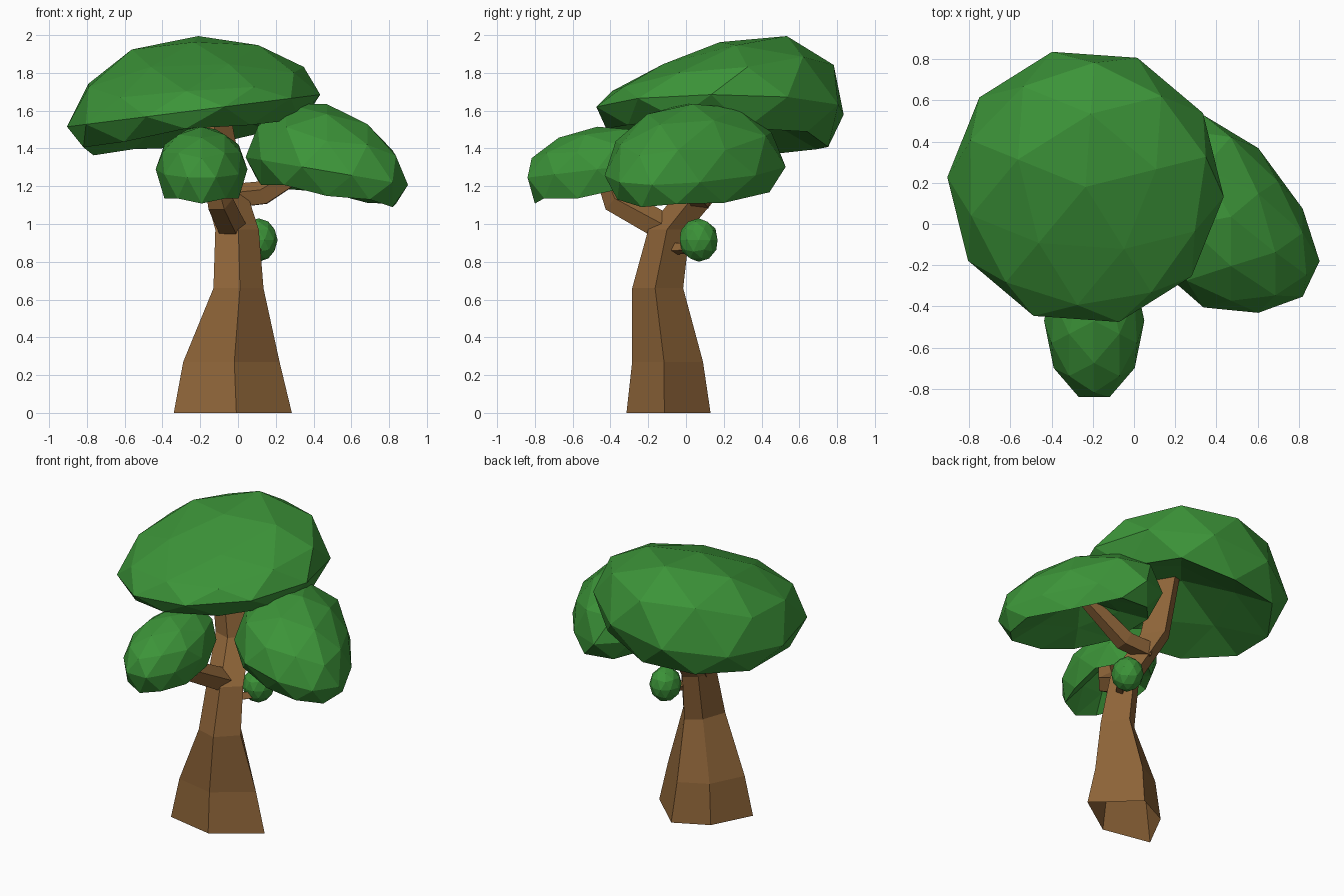
import bpy, bmesh, math
from mathutils import Vector, Matrix

if "Cube" in bpy.data.objects:
    bpy.data.objects.remove(bpy.data.objects["Cube"])


def material(name, rgb):
    m = bpy.data.materials.new(name)
    m.diffuse_color = (*rgb, 1)
    m.use_nodes = True
    m.node_tree.nodes["Principled BSDF"].inputs["Base Color"].default_value = m.diffuse_color
    return m


BARK = material("bark_brown", (0.27, 0.128, 0.04))
LEAF = material("leaf_green", (0.045, 0.295, 0.04))


def finish(bm, name, mat):
    me = bpy.data.meshes.new(name)
    bm.to_mesh(me)
    bm.free()
    me.materials.append(mat)
    ob = bpy.data.objects.new(name, me)
    bpy.context.collection.objects.link(ob)
    return ob


def loft(name, rings, mat, cap_start=True):
    """Skin a stack of equal-sized counter-clockwise rings and cap the ends."""
    bm = bmesh.new()
    vs = [[bm.verts.new(p) for p in r] for r in rings]
    n = len(vs[0])
    for a, b in zip(vs, vs[1:]):
        for i in range(n):
            j = (i + 1) % n
            bm.faces.new((a[i], a[j], b[j], b[i]))
    if cap_start:
        bm.faces.new(vs[0][::-1])
    bm.faces.new(vs[-1])
    return finish(bm, name, mat)


def branch(name, path, radii, sides=5):
    """Tapered low-poly limb along a bent path."""
    pts = [Vector(p) for p in path]
    rings = []
    for k, (p, r) in enumerate(zip(pts, radii)):
        t = pts[min(k + 1, len(pts) - 1)] - pts[max(k - 1, 0)]
        q = t.to_track_quat('Z', 'Y')
        rings.append([p + q @ Vector((r * math.cos(a), r * math.sin(a), 0))
                      for a in (2 * math.pi * i / sides + 0.3 for i in range(sides))])
    return loft(name, rings, BARK)


def foliage(name, center, rx, ry, top, bottom, rot=-18, kx=0.0, ky=0.0, kx_top=0.0,
            ky_top=0.0, kb=0.0, skew=(0.0, 0.0), taper=0.0, hollow=True):
    """Faceted dome with a tilted rim and a hollow underside."""
    bm = bmesh.new()
    bmesh.ops.create_icosphere(bm, subdivisions=2, radius=1,
                               matrix=Matrix.Rotation(math.radians(rot), 4, 'Z'))
    for v in bm.verts:
        x, y, z = v.co
        r = math.hypot(x, y)
        if z > 0:
            h = z * (top + ky_top * y + kx_top * x)
        else:
            inner = max(-0.25, min(1, (r - 0.45) / 0.38)) if hollow else 1
            h = z * (bottom + kb * y) * inner
        dx, dy = x * rx, y * ry * (1 - taper * x)
        dy += dx * skew[x > 0]
        v.co = Vector(center) + Vector((dx, dy, h + kx * dx + ky * dy))
    return finish(bm, name, LEAF)


# Trunk: one irregular pentagon fitted into a bounding box per level, open below
PENTA = [(0, 0.15), (0.53, 0), (1, 0.45), (0.58, 1), (0.22, 0.75)]
LEVELS = [  # z, x min, x max, y min, y max
    (0.00, -0.34, 0.285, -0.315, 0.13),
    (0.27, -0.29, 0.22, -0.285, 0.09),
    (0.66, -0.13, 0.135, -0.285, -0.015),
    (0.97, -0.12, 0.11, -0.20, 0.02),
    (1.22, -0.19, 0.03, -0.01, 0.23),
    (1.68, -0.26, -0.06, 0.04, 0.24),
]
loft("trunk", [[Vector((x0 + u * (x1 - x0), y0 + v * (y1 - y0), z)) for u, v in PENTA]
               for z, x0, x1, y0, y1 in LEVELS], BARK, cap_start=False)

# Branches
branch("front_branch", [(-0.03, -0.10, 0.97), (-0.10, -0.37, 1.12), (-0.15, -0.46, 1.36)],
       [0.08, 0.075, 0.05])
branch("right_branch", [(-0.05, 0.08, 1.14), (0.13, 0.06, 1.16), (0.46, 0.05, 1.36)],
       [0.07, 0.07, 0.05])
branch("twig", [(0.04, -0.08, 0.87), (0.10, -0.01, 0.87), (0.11, 0.05, 0.91)],
       [0.035, 0.03, 0.02], 4)

# Foliage clumps
foliage("top_foliage", (-0.235, 0.18, 1.60), 0.672, 0.675, 0.363, 0.29, rot=14,
        kx=0.127, kx_top=-0.06, ky_top=0.19, kb=0.10)
foliage("right_foliage", (0.47, 0.035, 1.28), 0.43, 0.455, 0.355, 0.25,
        kx=-0.17, kx_top=-0.04, skew=(-0.2, -0.5), taper=0.25)
foliage("front_foliage", (-0.193, -0.47, 1.29), 0.243, 0.388, 0.225, 0.27, ky=0.12)
foliage("twig_foliage", (0.11, 0.067, 0.915), 0.10, 0.105, 0.115, 0.115, hollow=False)
